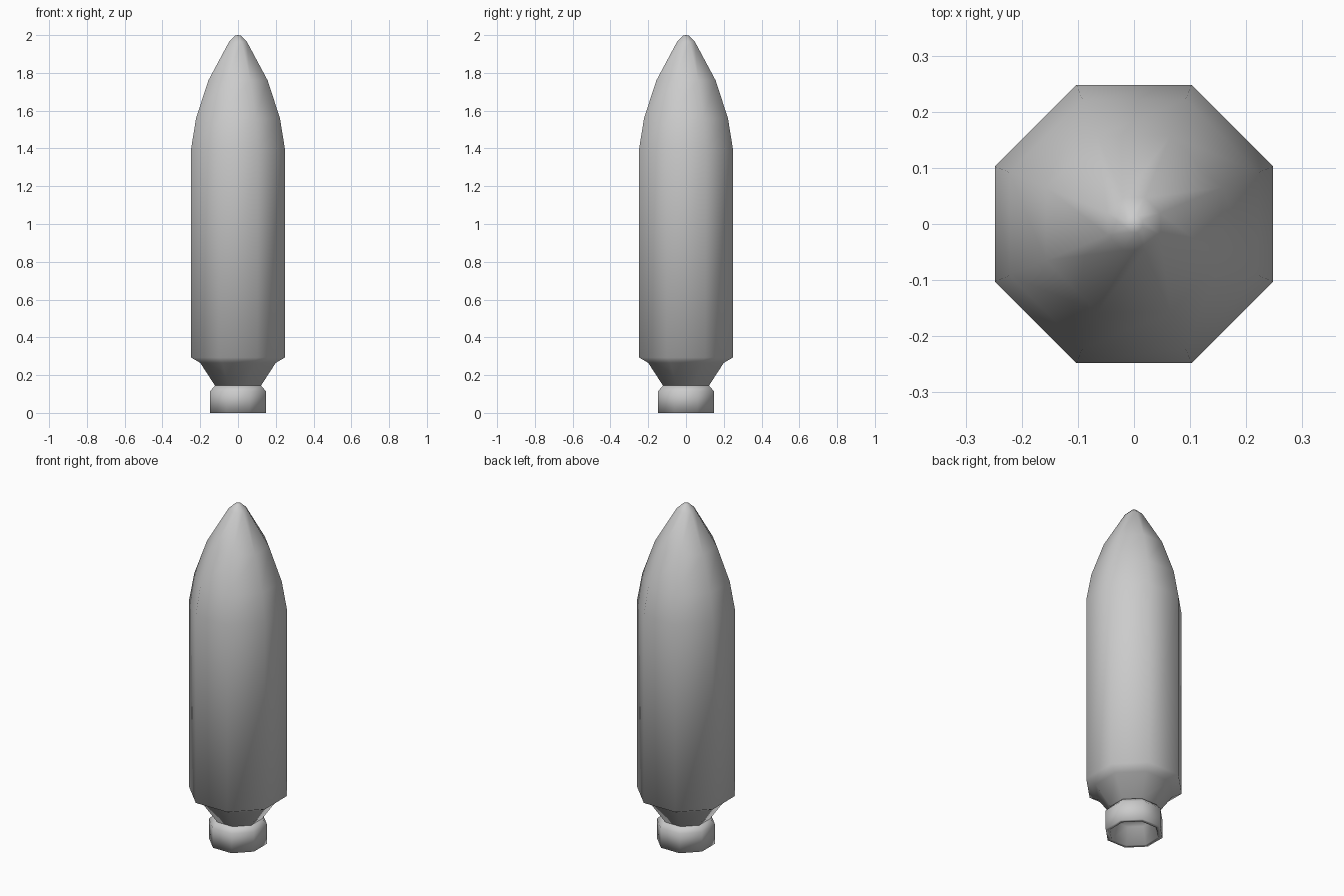
import bpy, bmesh, math

if "Cube" in bpy.data.objects:
    bpy.data.objects.remove(bpy.data.objects["Cube"])

SIDES = 8
K = 1 / math.cos(math.pi / SIDES)  # half-width across flats -> corner radius


def lathe(name, profile):
    """Revolve (half_width, z) points into an octagonal shell; zero width closes to a point."""
    bm = bmesh.new()
    rings = []
    for w, z in profile:
        if w == 0:
            rings.append([bm.verts.new((0, 0, z))] * SIDES)
            continue
        ring = []
        for i in range(SIDES):
            a = 2 * math.pi * (i + 0.5) / SIDES
            ring.append(bm.verts.new((w * K * math.cos(a), w * K * math.sin(a), z)))
        rings.append(ring)
    for lo, hi in zip(rings, rings[1:]):
        for i in range(SIDES):
            j = (i + 1) % SIDES
            corners = dict.fromkeys((lo[i], lo[j], hi[j], hi[i]))
            bm.faces.new(list(corners))
    bmesh.ops.recalc_face_normals(bm, faces=bm.faces)
    for f in bm.faces:
        f.smooth = True
    mesh = bpy.data.meshes.new(name)
    bm.to_mesh(mesh)
    bm.free()
    obj = bpy.data.objects.new(name, mesh)
    bpy.context.collection.objects.link(obj)
    return obj


# Body: tapered tail, straight hull and pointed nose
lathe("rocket_body", [
    (0, 0.145), (0.122, 0.145), (0.20, 0.265), (0.248, 0.293), (0.248, 1.40),
    (0.222, 1.56), (0.157, 1.76), (0.047, 1.965), (0.015, 1.997), (0, 2.0)])

# Nozzle: short collar with a hollow underside
lathe("engine_nozzle", [
    (0, 0.10), (0.10, 0.10), (0.125, 0.0), (0.147, 0.0),
    (0.147, 0.115), (0.122, 0.145), (0, 0.145)])
